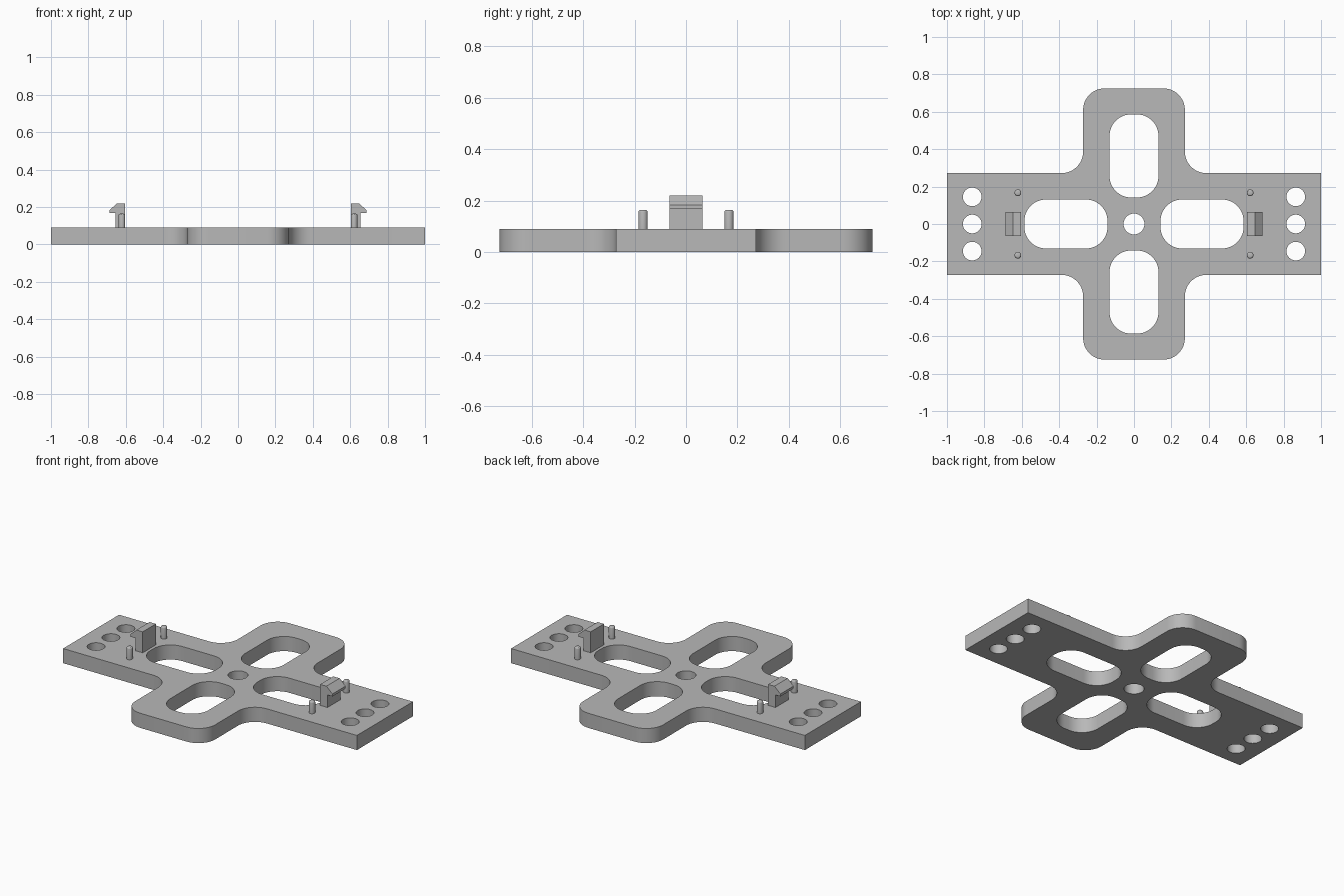
import bpy, bmesh
from math import sin, cos, pi, radians
from mathutils import Vector

cube = bpy.data.objects.get("Cube")
if cube:
    bpy.data.objects.remove(cube)

THICK = 0.09
grey = bpy.data.materials.new("plain grey")
grey.use_nodes = True
GREY = (0.48, 0.48, 0.48, 1)
grey.diffuse_color = GREY
grey.node_tree.nodes["Principled BSDF"].inputs["Base Color"].default_value = GREY


def finish(name, bm, smooth=True):
    bmesh.ops.remove_doubles(bm, verts=bm.verts, dist=0.0001)
    bmesh.ops.recalc_face_normals(bm, faces=bm.faces)
    mesh = bpy.data.meshes.new(name)
    bm.to_mesh(mesh)
    bm.free()
    mesh.materials.append(grey)
    ob = bpy.data.objects.new(name, mesh)
    bpy.context.collection.objects.link(ob)
    if smooth:
        bpy.ops.object.select_all(action='DESELECT')
        ob.select_set(True)
        bpy.context.view_layer.objects.active = ob
        bpy.ops.object.shade_smooth_by_angle(angle=radians(30))
    return ob


def rounded(corners, steps=12):
    """Outline through right-angled (x, y, radius) corners with round fillets."""
    pts = []
    for i, (x, y, r) in enumerate(corners):
        p = Vector((x, y))
        if r == 0:
            pts.append(p)
            continue
        a = (Vector(corners[i - 1][:2]) - p).normalized()
        b = (Vector(corners[(i + 1) % len(corners)][:2]) - p).normalized()
        centre = p + r * (a + b)
        for k in range(steps + 1):
            t = k / steps * pi / 2
            pts.append(centre - r * (b * cos(t) + a * sin(t)))
    return pts


def box(cx, cy, hx, hy, r):
    return rounded([(cx - hx, cy - hy, r), (cx + hx, cy - hy, r),
                    (cx + hx, cy + hy, r), (cx - hx, cy + hy, r)])


def circle(cx, cy, r, n=40):
    return [Vector((cx + r * cos(2 * pi * k / n), cy + r * sin(2 * pi * k / n))) for k in range(n)]


# Cross outline: one quarter mirrored round all four quadrants
W, L, R = 0.272, 0.725, 0.115
quarter = [(1, W, 0), (W, W, R), (W, L, R)]
outline = []
for sx, sy in ((1, 1), (-1, 1), (-1, -1), (1, -1)):
    part = [(sx * x, sy * y, r) for x, y, r in quarter]
    outline += part if sx * sy > 0 else part[::-1]
loops = [rounded(outline), circle(0, 0, 0.056)]

# Slots in the four arms, and three holes at each end
for s in (1, -1):
    loops.append(box(s * 0.364, 0, 0.222, 0.131, 0.115))
    loops.append(box(0, s * 0.364, 0.131, 0.222, 0.115))
    loops += [circle(s * 0.865, y, 0.05) for y in (-0.145, 0, 0.145)]

# Filled, extruded plate
curve = bpy.data.curves.new("plate_profile", 'CURVE')
curve.dimensions = '2D'
curve.fill_mode = 'BOTH'
curve.extrude = THICK / 2
for pts in loops:
    spline = curve.splines.new('POLY')
    spline.points.add(len(pts) - 1)
    for point, co in zip(spline.points, pts):
        point.co = (co.x, co.y, 0, 1)
    spline.use_cyclic_u = True
helper = bpy.data.objects.new("plate_profile", curve)
bpy.context.collection.objects.link(helper)
bpy.context.view_layer.update()
flat = helper.evaluated_get(bpy.context.evaluated_depsgraph_get())
bm = bmesh.new()
bm.from_mesh(flat.to_mesh())
flat.to_mesh_clear()
bpy.data.objects.remove(helper)
bmesh.ops.translate(bm, verts=bm.verts, vec=(0, 0, THICK / 2))
finish("cross_plate", bm)

# Hooked clips and locating pins, one set per side
hook = [(0.604, THICK), (0.654, THICK), (0.654, 0.167), (0.688, 0.167),
        (0.688, 0.182), (0.647, 0.219), (0.604, 0.219)]
for side, s in (("left", 1), ("right", -1)):
    bm = bmesh.new()
    face = bm.faces.new([bm.verts.new((s * x, -0.064, z)) for x, z in hook])
    grown = bmesh.ops.extrude_face_region(bm, geom=[face])["geom"]
    bmesh.ops.translate(bm, vec=(0, 0.128, 0),
                        verts=[g for g in grown if isinstance(g, bmesh.types.BMVert)])
    finish(side + "_clip", bm, smooth=False)

    for end, y in (("front", -0.167), ("back", 0.167)):
        bm = bmesh.new()
        bmesh.ops.create_cone(bm, cap_ends=True, segments=24, radius1=0.018, radius2=0.018, depth=0.074)
        rim = [e for e in bm.edges if all(v.co.z > 0 for v in e.verts)]
        bmesh.ops.bevel(bm, geom=rim, offset=0.009, segments=3, profile=0.5, affect='EDGES')
        bmesh.ops.translate(bm, verts=bm.verts, vec=(s * 0.621, y, THICK + 0.037))
        finish(f"{side}_{end}_pin", bm)
